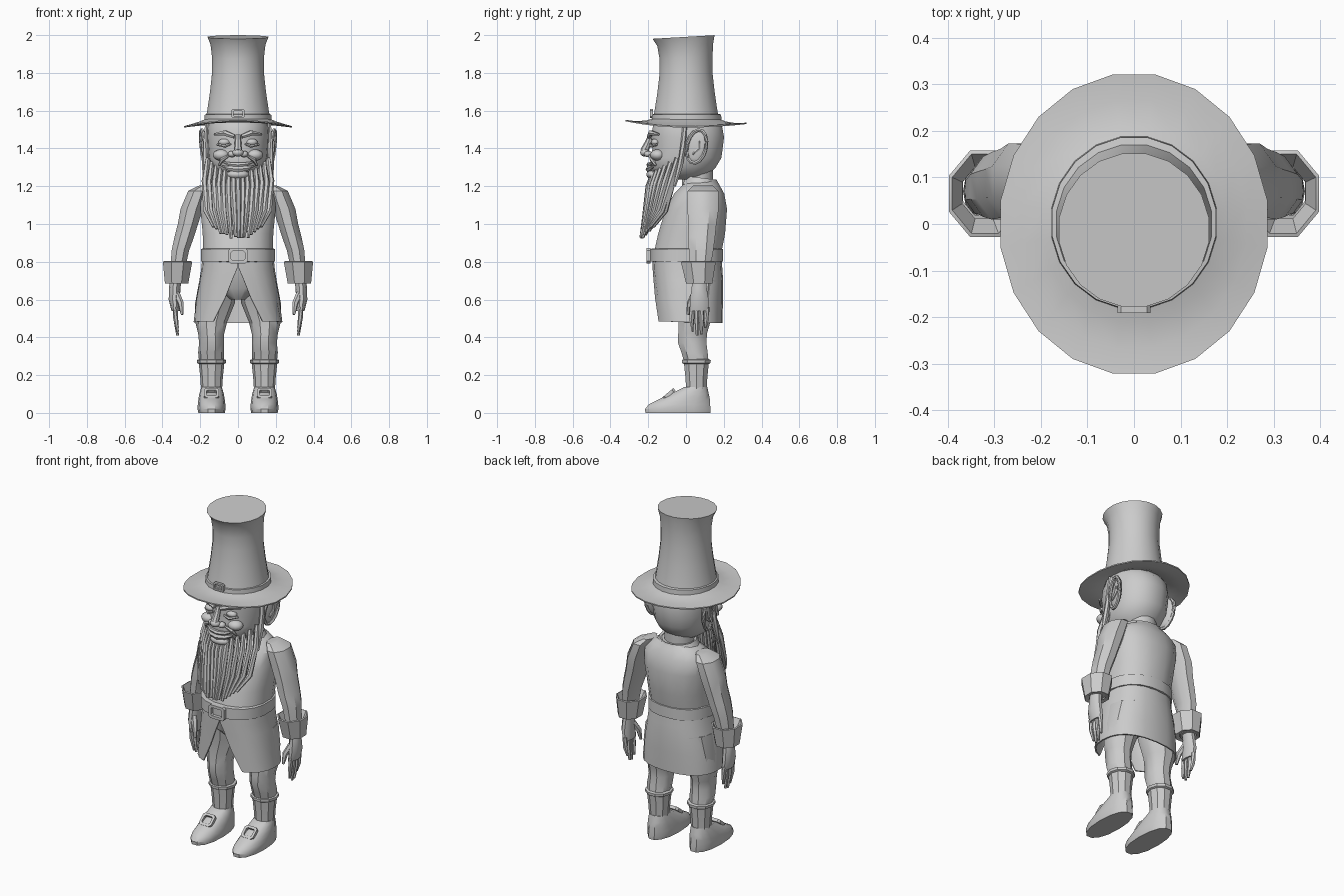
import bpy, bmesh, math, random
from mathutils import Vector, Matrix, Euler

if "Cube" in bpy.data.objects:
    bpy.data.objects.remove(bpy.data.objects["Cube"])

random.seed(4)
grey = bpy.data.materials.new("plain grey")
grey.diffuse_color = (0.6, 0.6, 0.6, 1)
grey.use_nodes = True
grey.node_tree.nodes["Principled BSDF"].inputs["Base Color"].default_value = grey.diffuse_color


def finish(name, bm, angle=35):
    bmesh.ops.recalc_face_normals(bm, faces=bm.faces)
    me = bpy.data.meshes.new(name)
    bm.to_mesh(me)
    bm.free()
    me.materials.append(grey)
    ob = bpy.data.objects.new(name, me)
    bpy.context.collection.objects.link(ob)
    bpy.ops.object.select_all(action='DESELECT')
    ob.select_set(True)
    bpy.context.view_layer.objects.active = ob
    bpy.ops.object.shade_smooth_by_angle(angle=math.radians(angle))
    return ob


def mirror(ob):
    """Copy to the other side of x = 0."""
    me = ob.data.copy()
    me.transform(Matrix.Scale(-1, 4, (1, 0, 0)))
    me.flip_normals()
    other = bpy.data.objects.new(ob.name + "_mirrored", me)
    bpy.context.collection.objects.link(other)


def ell(cx, cy, z, rx, ry, n=16, p=1.0, tilt=0.0, gap=None):
    """Superellipse ring; gap = half width of an opening at the front."""
    phi = 0 if gap is None else math.asin((gap / rx) ** (1 / p))
    pts = []
    for i in range(n):
        f = (i + 0.5) / n if gap is None else i / (n - 1)
        a = -math.pi / 2 + phi + f * (2 * math.pi - 2 * phi)
        c, s = math.cos(a), math.sin(a)
        x = rx * math.copysign(abs(c) ** p, c)
        y = ry * math.copysign(abs(s) ** p, s)
        pts.append(Vector((cx + x, cy + y, z + tilt * y)))
    return pts


def loft(name, rings, closed=True, cap=True, loop=False, thick=0, angle=35):
    bm = bmesh.new()
    vs = [[bm.verts.new(p) for p in r] for r in rings]
    n = len(vs[0])
    pairs = list(zip(vs, vs[1:])) + ([(vs[-1], vs[0])] if loop else [])
    for a, b in pairs:
        for i in range(n if closed else n - 1):
            j = (i + 1) % n
            bm.faces.new((a[i], a[j], b[j], b[i]))
    if cap and closed and not loop:
        bm.faces.new(vs[0])
        bm.faces.new(vs[-1])
    if thick:
        bmesh.ops.recalc_face_normals(bm, faces=bm.faces)
        bmesh.ops.solidify(bm, geom=bm.faces[:], thickness=thick)
    return finish(name, bm, angle)


def tube(name, pts, radii, n=6):
    pts = [Vector(p) for p in pts]
    rings = []
    for i, p in enumerate(pts):
        d = pts[min(i + 1, len(pts) - 1)] - pts[max(i - 1, 0)]
        q = d.to_track_quat('Z', 'Y')
        rings.append([p + q @ Vector((radii[i] * math.cos(k * math.tau / n),
                                      radii[i] * math.sin(k * math.tau / n), 0)) for k in range(n)])
    return loft(name, rings)


def ball(name, loc, size, rot=(0, 0, 0), u=12, v=8):
    bm = bmesh.new()
    m = Matrix.LocRotScale(Vector(loc), Euler(rot), Vector(size))
    bmesh.ops.create_uvsphere(bm, u_segments=u, v_segments=v, radius=1, matrix=m)
    return finish(name, bm, 50)


def buckle(name, loc, w, h, rim, depth, tilt=0):
    """Rectangular frame with cut corners facing the front."""
    m = Matrix.LocRotScale(Vector(loc), Euler((tilt, 0, 0)), None)

    def ring(a, b, y):
        c = 0.3 * min(a, b)
        return [m @ Vector((x, y, z)) for x, z in ((a, b - c), (a - c, b), (c - a, b), (-a, b - c),
                                                   (-a, c - b), (c - a, -b), (a - c, -b), (a, c - b))]
    w, h = w / 2, h / 2
    return loft(name, [ring(w, h, depth), ring(w, h, -depth), ring(w - rim, h - rim, -depth),
                       ring(w - rim, h - rim, depth)], loop=True)


# Hat: flared crown, band, buckle and curved brim
crown = [(0, 1.555, .174), (0, 1.6, .165), (0, 1.7, .15), (0, 1.8, .139),
         (0, 1.88, .139), (-.004, 1.95, .147), (-.013, 1.99, .163)]
loft("hat_crown", [ell(0, cy, z, r, r * 1.02, 20, tilt=.06 * max(0, (z - 1.6) / .4)) for cy, z, r in crown])
loft("hat_band", [ell(0, .003, z, r, r * 1.04, 20) for z, r in ((1.55, .18), (1.58, .178), (1.583, .16))], cap=False)
buckle("hat_buckle", (0, -.183, 1.585), .07, .045, .01, .008)


def brim_ring(f, dz):
    pts = ell(0, 0, 0, .16 + .13 * f, .165 + .16 * f, 20)
    for p in pts:
        s = p.y / (.165 + .16 * f)
        edge = 1.517 + s * s * (.035 if s < 0 else .02)
        p.z = 1.562 + (edge - 1.562) * f ** .8 - .012 * math.sin(f * math.pi) * s * s + dz
    return pts


loft("hat_brim", [brim_ring(f, 0) for f in (0, .3, .65, 1)] + [brim_ring(f, -.007) for f in (1, .65, .3, 0)], loop=True)

# Head and neck
head = [(.0, 1.235, .07, .09), (-.02, 1.265, .115, .145), (-.015, 1.3, .142, .175), (0, 1.35, .158, .19),
        (.01, 1.41, .163, .188), (.008, 1.46, .166, .196), (.008, 1.52, .163, .185), (0, 1.56, .15, .16)]
loft("head", [ell(0, cy, z, rx, ry, 18, .92) for cy, z, rx, ry in head], angle=50)
loft("neck", [ell(0, .06, z, .085, .085, 12) for z in (1.15, 1.3)])

# Face
tube("nose_bridge", [(0, -.185, 1.47), (0, -.2, 1.43), (0, -.222, 1.385)], [.014, .018, .022], 8)
ball("nose_tip", (0, -.217, 1.378), (.03, .026, .021))
mirror(ball("nostril", (.032, -.2, 1.37), (.022, .022, .017)))
mirror(ball("eye", (.072, -.162, 1.433), (.032, .024, .019)))
mirror(tube("lower_eyelid", [(.035, -.186, 1.425), (.07, -.185, 1.412), (.11, -.155, 1.42)], [.006, .009, .006]))
mirror(tube("eyebrow", [(.02, -.195, 1.463), (.07, -.186, 1.482), (.125, -.145, 1.475)], [.012, .016, .006]))
mirror(ball("cheek", (.088, -.15, 1.365), (.045, .04, .03)))
mirror(tube("smile_fold", [(.045, -.195, 1.365), (.085, -.18, 1.34), (.1, -.16, 1.31)], [.006, .012, .006]))
for nm, z, r in (("upper_lip", 1.313, .011), ("lower_lip", 1.29, .014)):
    tube(nm, [(x, -.197 + 3.5 * x * x, z + 2.2 * x * x) for x in (-.085, -.045, 0, .045, .085)],
         [.004, r, r * 1.2, r, .004])
ball("chin", (0, -.175, 1.262), (.06, .035, .025))

# Ears with a raised rim, and the hair in front of them
ear_turn = Euler((math.radians(-14), 0, math.radians(-10)))
mirror(ball("ear", (.172, .058, 1.41), (.014, .052, .088), ear_turn))
rim = [Vector((.012 + .006 * math.sin(a), .052 * math.cos(a), .09 * math.sin(a)))
       for a in (k * math.tau / 14 for k in range(15))]
mirror(tube("ear_rim", [Vector((.172, .058, 1.41)) + ear_turn.to_matrix() @ p for p in rim], [.01] * 15))
mirror(tube("ear_fold", [(.187, .035, 1.37), (.187, .07, 1.4), (.187, .07, 1.44)], [.006, .01, .005]))
mirror(tube("sideburn", [(.162, -.005, 1.54), (.172, -.015, 1.42), (.175, -.03, 1.31), (.175, -.06, 1.2)],
            [.012, .014, .016, .008]))

# Beard: two rows of hanging strands
for row, count in enumerate((15, 14)):
    for i in range(count):
        t = (i - (count - 1) / 2) / 7
        b, j = row * .028, random.uniform(-1, 1)
        x, q = .168 * t, t * t
        pts = [(x * .95, -.178 + .13 * q + b, 1.268 + .08 * q),
               (x * 1.05, -.2 + .12 * q + b, 1.2 + .03 * q),
               (x + .004 * j, -.215 + .09 * q + b, 1.07),
               (.125 * t + .006 * j, -.238 + .05 * q + b * .8, .915 + .06 * q + .02 * abs(j) + row * .02)]
        tube("beard_strand", pts, [.012, .016, .015, .009])

# Coat body, collar, belt and open skirt
torso = [(.005, .83, .188, .182), (.03, .95, .19, .18), (.055, 1.08, .203, .165),
         (.07, 1.16, .2, .135), (.08, 1.205, .15, .1), (.08, 1.23, .1, .085)]
loft("coat_body", [ell(0, cy, z, rx, ry, 16, .88) for cy, z, rx, ry in torso])
loft("collar", [ell(0, .08, 1.2, .135, .105, 12, 1, -.12, .06), ell(0, .075, 1.245, .11, .09, 12, 1, -.12, .05)],
     closed=False, thick=.014)
loft("belt", [ell(0, .004, z, r, r * .985, 20, .85) for z, r in ((.8, .185), (.802, .198), (.868, .198), (.87, .185))])
buckle("belt_buckle", (0, -.198, .832), .105, .08, .016, .01)
skirt = [(.005, .83, .188, .183, .002), (.008, .76, .195, .185, .004), (.012, .7, .205, .185, .03),
         (.014, .6, .222, .182, .07), (.014, .48, .235, .178, .13)]
loft("coat_skirt", [ell(0, cy, z, rx, ry, 21, .82, -.03, g) for cy, z, rx, ry, g in skirt],
     closed=False, thick=.008)

# Arms, cuffs and hands
arm = [(.175, .09, 1.205, .03, .055), (.21, .09, 1.175, .058, .088), (.245, .09, 1.08, .064, .09),
       (.265, .087, 1.0, .058, .08), (.285, .082, .93, .056, .078), (.305, .08, .86, .05, .07),
       (.32, .075, .76, .042, .058), (.325, .072, .69, .04, .055)]
mirror(loft("arm", [ell(*r, n=8) for r in arm]))
cuff = [(.325, .07, .69, .045, .055), (.325, .07, .685, .067, .075), (.32, .065, .8, .084, .1),
        (.32, .065, .803, .076, .092), (.322, .067, .74, .05, .06)]
mirror(loft("cuff", [ell(*r, n=8) for r in cuff], cap=False, angle=20))
palm = [(.33, .07, .7, .032, .04), (.335, .07, .66, .03, .042), (.337, .07, .6, .03, .052), (.33, .07, .54, .022, .052)]
mirror(loft("hand", [ell(*r, n=10) for r in palm]))
for k in range(4):
    y, end = .029 + .027 * k, (.43, .41, .415, .45)[k]
    mirror(tube("finger", [(.331, y, .56), (.33, y, .5), (.32, y * .8 + .014, end)], [.014, .013, .007]))
mirror(tube("thumb", [(.325, .045, .63), (.302, .02, .58), (.295, .01, .52)], [.018, .016, .008]))

# Trousers, stockings and shoes
loft("hips", [ell(0, .03, z, rx, ry, 14) for z, rx, ry in ((.8, .17, .14), (.66, .17, .12), (.6, .05, .07))])
leg = [(.105, .05, .7, .1, .12), (.122, .05, .58, .105, .1), (.142, .045, .48, .084, .088),
       (.142, .035, .42, .069, .08), (.14, .033, .37, .066, .079), (.142, .045, .32, .069, .073), (.141, .055, .27, .065, .068)]
mirror(loft("trouser_leg", [ell(*r, n=10) for r in leg]))
mirror(loft("stocking_band", [ell(.14, .055, z, r, r * 1.04, 10) for z, r in
                              ((.258, .066), (.264, .076), (.28, .077), (.285, .064))]))
mirror(loft("stocking", [ell(.14, .055, z, r, r * 1.02, 10) for z, r in ((.265, .068), (.19, .06), (.1, .054))]))
shoe = [(-.043, 0, .07, .176), (-.043, .02, .074, .178), (-.035, .045, .073, .166), (-.01, .07, .07, .14),
        (.018, .1, .065, .105), (.042, .125, .058, .075), (.052, .138, .054, .062)]
mirror(loft("shoe", [ell(.14, cy, z, rx, ry, 14, .9) for cy, z, rx, ry in shoe]))
mirror(buckle("shoe_buckle", (.14, -.09, .1), .08, .075, .014, .009, math.radians(-50)))
